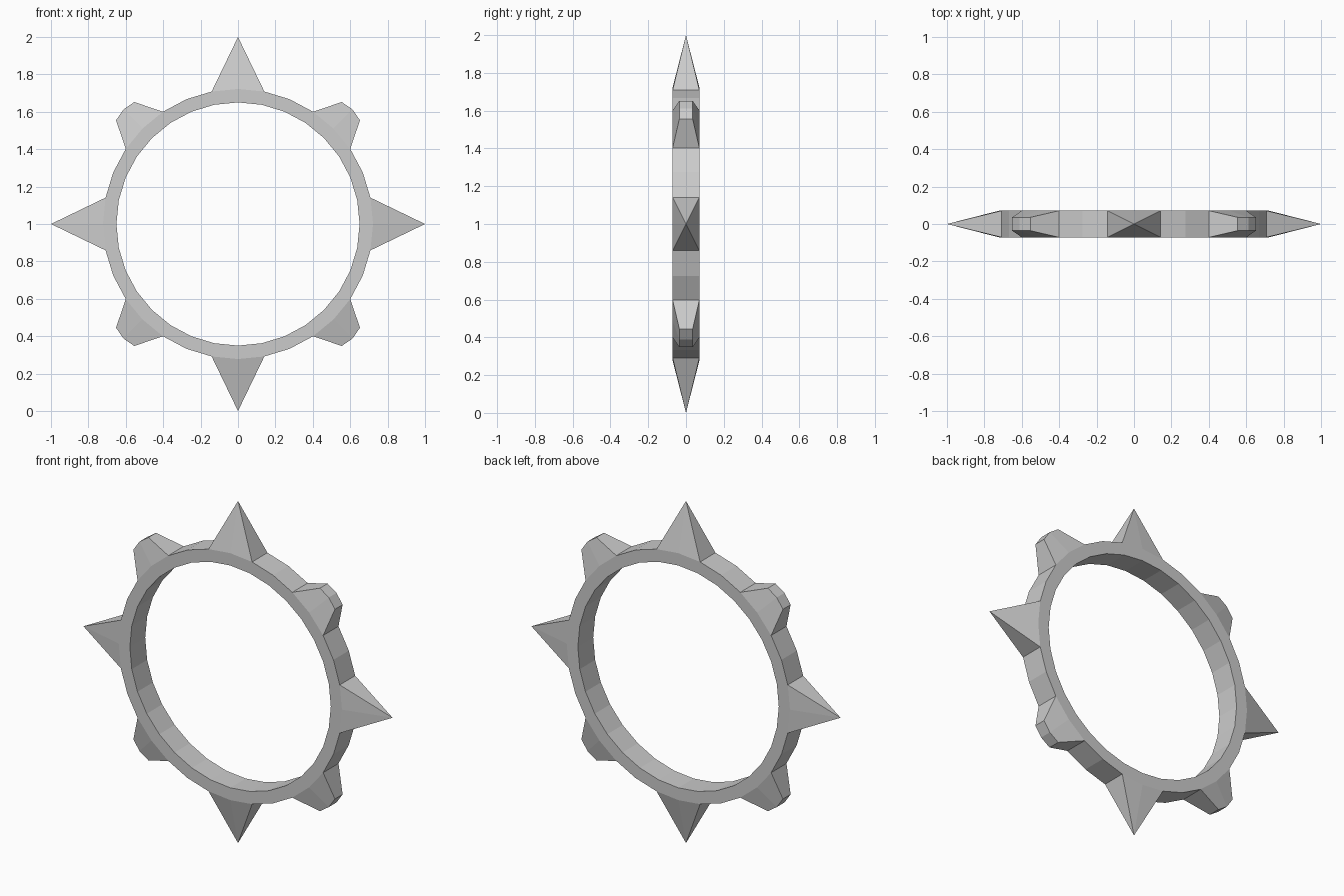
import bpy, bmesh
from math import sin, cos, tau

if "Cube" in bpy.data.objects:
    bpy.data.objects.remove(bpy.data.objects["Cube"])

N, R_OUT, R_IN, HALF, CZ = 32, 0.722, 0.65, 0.071, 1.0
bm = bmesh.new()


def polar(r, step, y):
    a = tau * step / N
    return bm.verts.new((r * cos(a), y, CZ + r * sin(a)))


def circle(r, y):
    return [polar(r, i, y) for i in range(N)]


def bridge(a, b, skip=()):
    n = len(a)
    for i in range(n):
        if i not in skip:
            j = (i + 1) % n
            bm.faces.new((a[i], a[j], b[j], b[i]))


# Ring band, left open where the studs grow out of the rim
spikes, knobs = range(0, N, 8), range(4, N, 8)
holes = {s % N for c in (*spikes, *knobs) for s in (c - 1, c)}
of, ob = circle(R_OUT, -HALF), circle(R_OUT, HALF)
inf, inb = circle(R_IN, -HALF), circle(R_IN, HALF)
bridge(of, ob, holes)
bridge(inf, inb)
bridge(of, inf)
bridge(ob, inb)


def base_loop(c):
    ids = [(c + d) % N for d in (-1, 0, 1)]
    return [of[i] for i in ids] + [ob[i] for i in reversed(ids)]


# Pointed spikes
for c in spikes:
    loop = base_loop(c)
    tip = polar(1.0, c, 0)
    for i in range(6):
        bm.faces.new((loop[i], loop[(i + 1) % 6], tip))

# Blunt tapered knobs with a slightly ridged top
for c in knobs:
    w = 0.41
    row = ((0.856, -w), (0.866, 0), (0.856, w))
    top = [polar(r, c + d, -HALF / 2) for r, d in row]
    top += [polar(r, c + d, HALF / 2) for r, d in reversed(row)]
    bridge(base_loop(c), top)
    bm.faces.new((top[0], top[1], top[4], top[5]))
    bm.faces.new((top[1], top[2], top[3], top[4]))

bmesh.ops.recalc_face_normals(bm, faces=bm.faces[:])
mesh = bpy.data.meshes.new("spiked_ring")
bm.to_mesh(mesh)
bm.free()
bpy.context.collection.objects.link(bpy.data.objects.new("spiked_ring", mesh))
